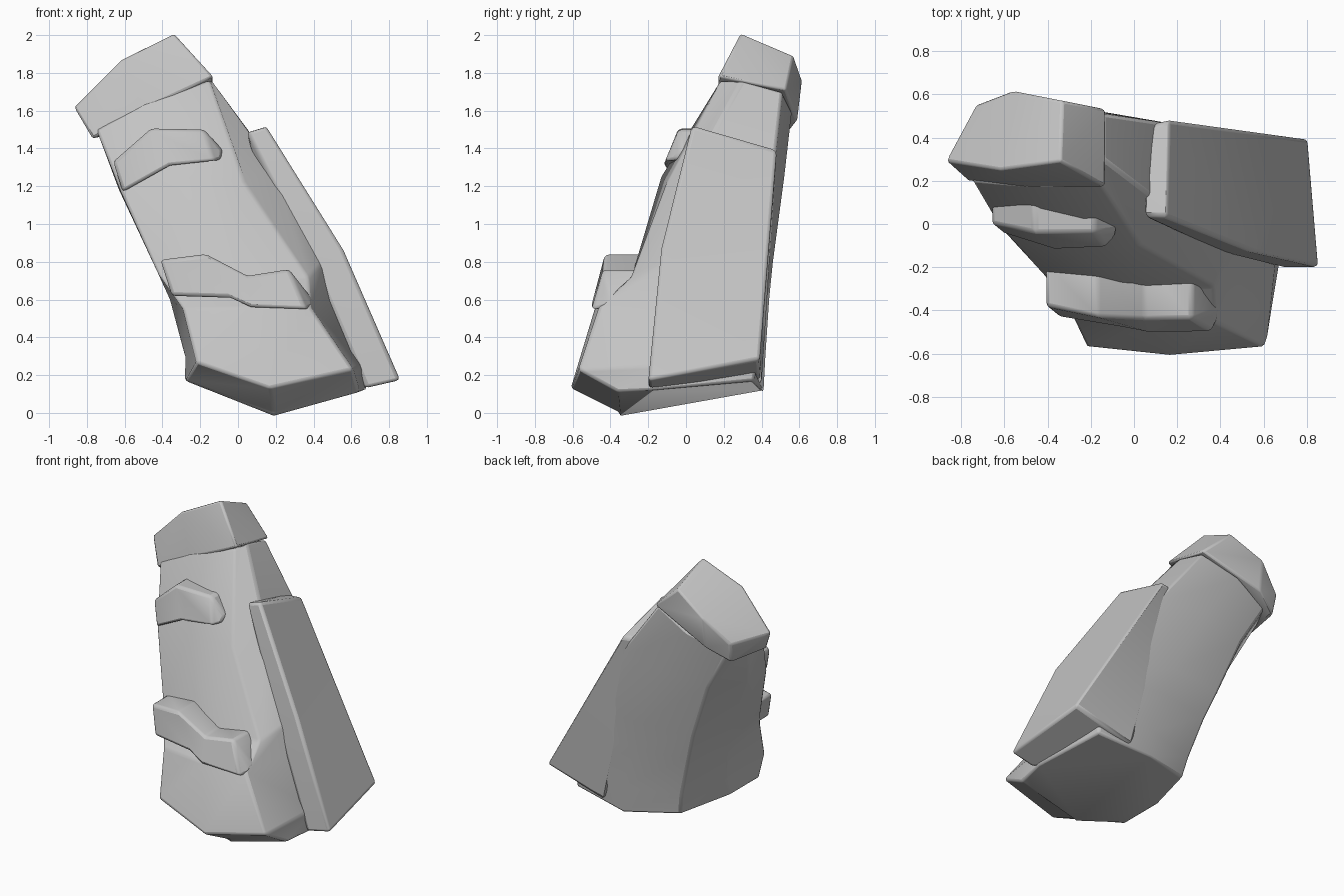
import bpy
import bmesh
from math import radians

default_cube = bpy.data.objects.get("Cube")
if default_cube:
    bpy.data.objects.remove(default_cube, do_unlink=True)

# One plain stone colour
stone = bpy.data.materials.new("stone grey")
stone.use_nodes = True
stone_colour = (0.55, 0.55, 0.55, 1.0)
stone.diffuse_color = stone_colour
for node in stone.node_tree.nodes:
    if node.type == 'BSDF_PRINCIPLED':
        node.inputs["Base Color"].default_value = stone_colour
        node.inputs["Roughness"].default_value = 0.8


def finish(name, mesh_builder, bevel_width):
    """Turn a bmesh into an object with worn, rounded edges."""
    bmesh.ops.recalc_face_normals(mesh_builder, faces=mesh_builder.faces[:])
    mesh = bpy.data.meshes.new(name)
    mesh_builder.to_mesh(mesh)
    mesh_builder.free()
    mesh.materials.append(stone)
    part = bpy.data.objects.new(name, mesh)
    bpy.context.collection.objects.link(part)

    bevel = part.modifiers.new("worn edges", 'BEVEL')
    bevel.width = bevel_width
    bevel.segments = 2
    bevel.limit_method = 'ANGLE'
    bevel.angle_limit = radians(25)

    bpy.ops.object.select_all(action='DESELECT')
    part.select_set(True)
    bpy.context.view_layer.objects.active = part
    bpy.ops.object.shade_smooth_by_angle(angle=radians(40))
    return part


def loft(name, rings, bevel_width):
    """Skin a closed solid over rings that share one point count."""
    builder = bmesh.new()
    loops = [[builder.verts.new(point) for point in ring] for ring in rings]
    count = len(loops[0])
    for lower, upper in zip(loops, loops[1:]):
        for i in range(count):
            j = (i + 1) % count
            builder.faces.new((lower[i], lower[j], upper[j], upper[i]))
    builder.faces.new(loops[0])
    builder.faces.new(loops[-1])
    return finish(name, builder, bevel_width)


def hull(name, points, bevel_width):
    """Wrap a convex boulder around its corner points."""
    builder = bmesh.new()
    for point in points:
        builder.verts.new(point)
    result = bmesh.ops.convex_hull(builder, input=builder.verts[:])
    unused = [v for v in builder.verts if not v.link_faces]
    bmesh.ops.delete(builder, geom=unused, context='VERTS')
    bmesh.ops.dissolve_limit(builder, angle_limit=radians(6),
                             verts=builder.verts[:], edges=builder.edges[:])
    return finish(name, builder, bevel_width)


def ledge(name, stations, back_y, bevel_width):
    """Bent band of rock: each station is top x, z, y then bottom x, z, y."""
    rings = []
    for top_x, top_z, top_y, low_x, low_z, low_y in stations:
        rings.append([(top_x, back_y, top_z), (top_x, top_y, top_z),
                      (low_x, low_y, low_z), (low_x, back_y, low_z)])
    return loft(name, rings, bevel_width)


# Leaning main body: rings run front left, front, front right, right,
# back right, back, back left, left
loft("main_body", [
    [(-.28, -.42, .17), (.19, -.35, 0), (.64, -.36, .11), (.68, -.15, .12),
     (.6, .36, .17), (.2, .41, .11), (-.16, .29, .15), (-.28, -.1, .17)],
    [(-.22, -.57, .27), (.17, -.61, .13), (.61, -.57, .23), (.66, -.1, .25),
     (.6, .38, .3), (.2, .42, .3), (-.19, .32, .3), (-.28, -.05, .3)],
    [(-.29, -.42, .55), (.05, -.48, .56), (.38, -.46, .56), (.5, -.1, .6),
     (.5, .4, .6), (.1, .44, .6), (-.28, .37, .6), (-.36, .05, .6)],
    [(-.42, -.24, .73), (0, -.3, .68), (.37, -.29, .72), (.45, -.1, .8),
     (.4, .42, .8), (.05, .46, .8), (-.35, .42, .8), (-.44, .1, .8)],
    [(-.62, -.02, 1.17), (-.3, -.13, 1.25), (.03, -.1, 1.22), (.2, .04, 1.3),
     (.2, .46, 1.25), (-.15, .52, 1.25), (-.5, .47, 1.2), (-.63, .2, 1.18)],
    [(-.75, .2, 1.5), (-.5, .18, 1.64), (-.15, .18, 1.76), (-.14, .3, 1.76),
     (-.14, .51, 1.7), (-.4, .56, 1.6), (-.67, .5, 1.5), (-.74, .35, 1.48)],
], 0.015)

# Tall slab on the left side
hull("side_slab", [
    (.05, .03, 1.49), (.4, -.13, .78), (.68, -.2, .13),
    (.15, .03, 1.52), (.55, -.13, .88), (.86, -.2, .17),
    (.81, .39, .28), (.16, .48, 1.39), (.06, .46, 1.39),
    (.35, .4, .15),
], 0.02)

# Faceted cap
hull("top_cap", [
    (-.34, .29, 2.01), (-.62, .25, 1.87), (-.87, .29, 1.62),
    (-.73, .55, 1.6), (-.56, .615, 1.76), (-.33, .57, 1.89),
    (-.13, .17, 1.78), (-.13, .53, 1.71), (-.5, .17, 1.61),
    (-.77, .2, 1.45), (-.56, .59, 1.55), (-.72, .52, 1.46),
], 0.02)

# Two bent ledges across the front
ledge("upper_ledge", [
    (-.66, 1.33, 0, -.61, 1.17, -.04),
    (-.46, 1.505, -.04, -.36, 1.31, -.12),
    (-.18, 1.5, -.04, -.13, 1.335, -.11),
    (-.08, 1.39, -.03, -.09, 1.34, -.06),
], 0.2, 0.018)

ledge("lower_ledge", [
    (-.41, .81, -.38, -.35, .62, -.43),
    (-.17, .84, -.43, -.04, .61, -.48),
    (.05, .725, -.44, .07, .56, -.505),
    (.27, .76, -.44, .36, .55, -.5),
    (.395, .6, -.4, .385, .56, -.43),
], -0.18, 0.018)
